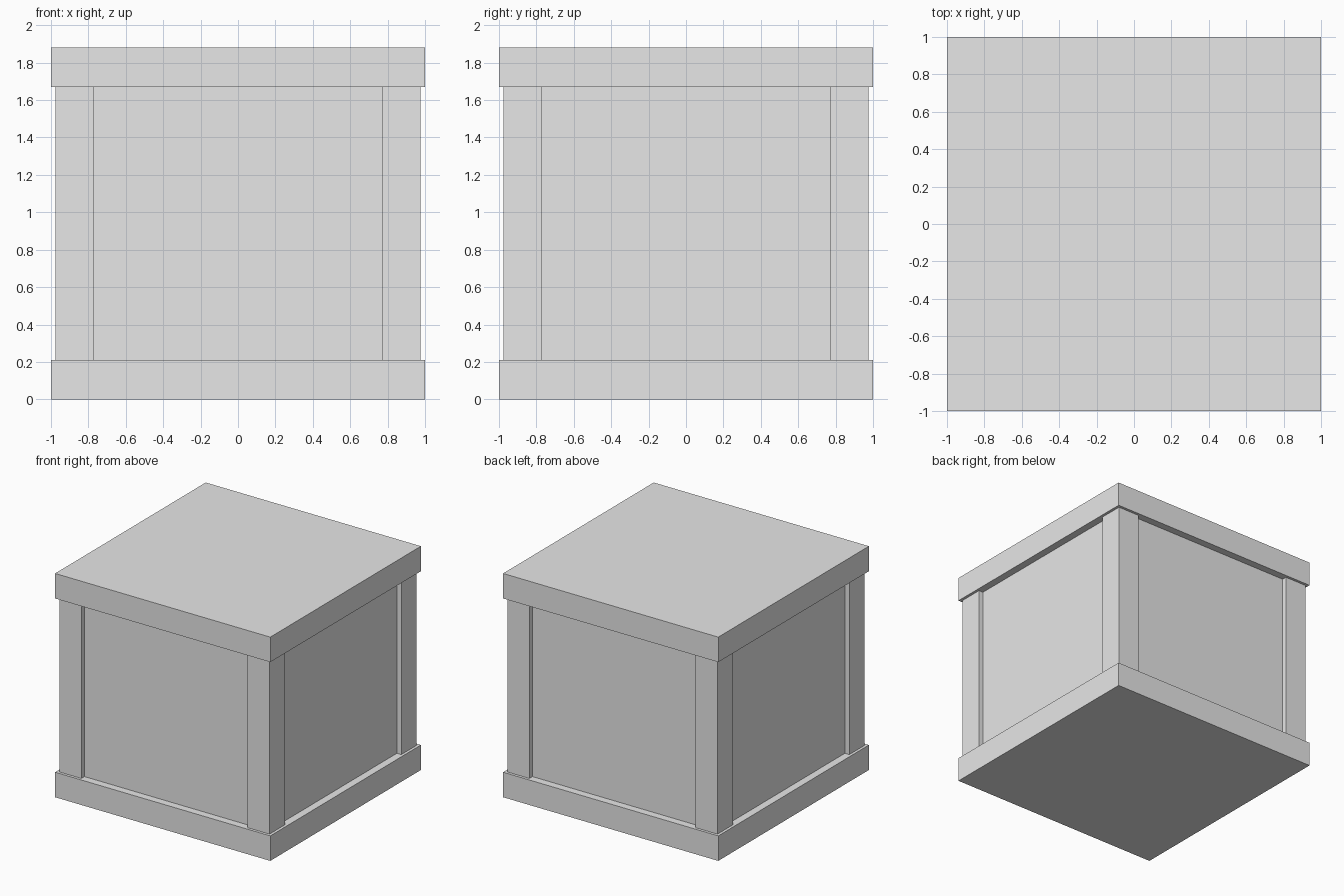
import bpy

cube = bpy.data.objects.get("Cube")
if cube:
    bpy.data.objects.remove(cube, do_unlink=True)

grey = bpy.data.materials.new("plain_grey")
grey.use_nodes = True
colour = (0.8, 0.8, 0.8, 1)
grey.diffuse_color = colour
grey.node_tree.nodes["Principled BSDF"].inputs["Base Color"].default_value = colour

HEIGHT = 1.88
SLAB = 0.21          # thickness of base and lid
POST_OUT = 0.977     # outer face of the corner posts
POST_IN = 0.772      # inner edge of the corner posts
PANEL = 0.936        # face of the recessed side panels


def box(name, x, y, z):
    """Add a flat-sided box from its (low, high) range on each axis."""
    bpy.ops.mesh.primitive_cube_add(size=1)
    ob = bpy.context.object
    ob.name = name
    for v in ob.data.vertices:
        v.co = [lo + (c + 0.5) * (hi - lo) for c, (lo, hi) in zip(v.co, (x, y, z))]
    ob.data.materials.append(grey)
    return ob


full, inner = (-1, 1), (-PANEL, PANEL)
middle = (SLAB, HEIGHT - SLAB)

# Overhanging base and lid slabs
box("base", full, full, (0, SLAB))
box("lid", full, full, (HEIGHT - SLAB, HEIGHT))

# Recessed body forming the four side panels
box("body_panels", inner, inner, middle)

# Four square corner posts
for side, sx in (("right", -1), ("left", 1)):
    for end, sy in (("front", -1), ("back", 1)):
        x = sorted((sx * POST_IN, sx * POST_OUT))
        y = sorted((sy * POST_IN, sy * POST_OUT))
        box(f"{end}_{side}_post", x, y, middle)
